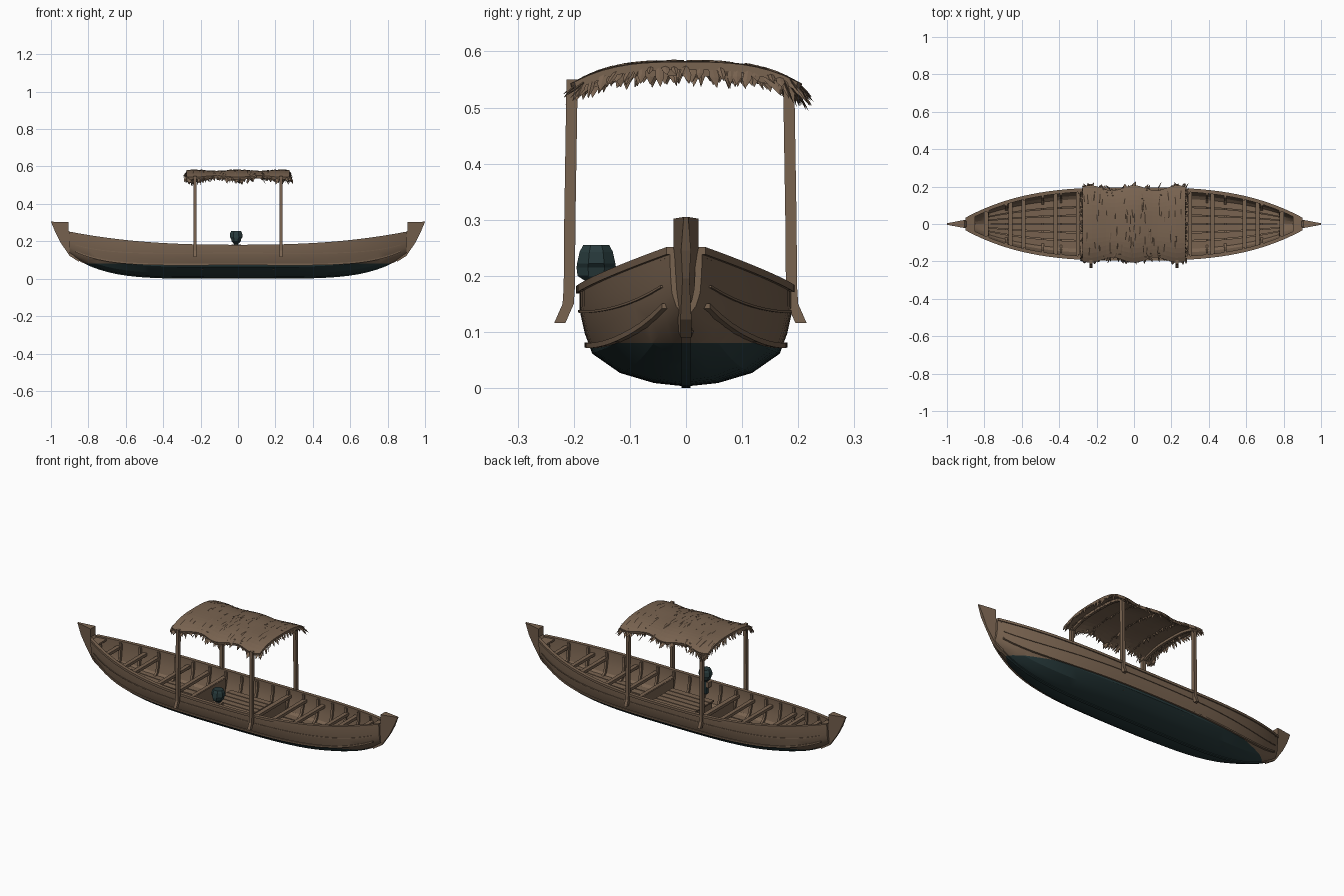
import bpy, bmesh, math, random
from mathutils import Vector

random.seed(4)
if "Cube" in bpy.data.objects:
    bpy.data.objects.remove(bpy.data.objects["Cube"], do_unlink=True)


def material(name, rgb):
    m = bpy.data.materials.new(name)
    m.use_nodes = True
    m.diffuse_color = (*rgb, 1)
    bsdf = next(n for n in m.node_tree.nodes if n.type == 'BSDF_PRINCIPLED')
    bsdf.inputs["Base Color"].default_value = (*rgb, 1)
    bsdf.inputs["Roughness"].default_value = 0.9
    return m


WOOD = material("weathered_wood", (0.19, 0.125, 0.08))
PAINT = material("dark_teal_paint", (0.021, 0.043, 0.045))
WATERLINE = 0.08


def finish(name, bm, mats, waterline=False, smooth=False):
    bmesh.ops.recalc_face_normals(bm, faces=bm.faces)
    if waterline:
        bmesh.ops.bisect_plane(bm, geom=bm.verts[:] + bm.edges[:] + bm.faces[:],
                               plane_co=(0, 0, WATERLINE), plane_no=(0, 0, 1))
        for f in bm.faces:
            outer = f.normal.z < 0.02
            f.material_index = int(outer and f.calc_center_median().z < WATERLINE)
    me = bpy.data.meshes.new(name)
    bm.to_mesh(me)
    bm.free()
    for m in mats:
        me.materials.append(m)
    ob = bpy.data.objects.new(name, me)
    bpy.context.scene.collection.objects.link(ob)
    if smooth:
        bpy.ops.object.select_all(action='DESELECT')
        ob.select_set(True)
        bpy.context.view_layer.objects.active = ob
        bpy.ops.object.shade_smooth_by_angle(angle=math.radians(20))
    return ob


def add_loft(bm, rings):
    """Skin closed rings of equal size and cap both ends."""
    vs = [[bm.verts.new(p) for p in r] for r in rings]
    n = len(vs[0])
    for a, b in zip(vs, vs[1:]):
        for i in range(n):
            bm.faces.new((a[i], a[(i + 1) % n], b[(i + 1) % n], b[i]))
    bm.faces.new(vs[0])
    bm.faces.new(vs[-1][::-1])


def loft(name, rings, mats=(WOOD,), **kw):
    bm = bmesh.new()
    add_loft(bm, rings)
    return finish(name, bm, mats, **kw)


def rect_yz(x, y, z, w, h):
    return [(x, y + s * w / 2, z + t * h / 2) for s, t in ((-1, -1), (1, -1), (1, 1), (-1, 1))]


def rect_xy(x, y, z, w, d):
    return [(x + s * w / 2, y + t * d / 2, z) for s, t in ((-1, -1), (1, -1), (1, 1), (-1, 1))]


def box(name, x, y, z, sx, sy, sz, mat=WOOD):
    return loft(name, [rect_xy(x, y, z - sz / 2, sx, sy), rect_xy(x, y, z + sz / 2, sx, sy)], (mat,))


# Hull lines
def beam(x):
    return 0.19 * (1 - (abs(x) / 0.95) ** 3)


def sheer(x):
    return 0.175 + 0.07 * (abs(x) / 0.9) ** 2.5


def keel(x):
    return 0.003 + 0.127 * (abs(x) / 0.9) ** 5


SECTION = [(0, 0), (0.3, 0.035), (0.62, 0.14), (0.88, 0.34), (0.95, 0.55), (1, 0.8), (1, 1)]


def width_at(f):
    for (w0, h0), (w1, h1) in zip(SECTION, SECTION[1:]):
        if f <= h1:
            return w0 + (w1 - w0) * (f - h0) / (h1 - h0)
    return 1


def side(x, f, off=0):
    """Half width and height on the hull at height fraction f."""
    k = keel(x) + off
    return max(beam(x) - off, 0.003) * width_at(f), k + (sheer(x) - k) * f


def section(x, off=0):
    half = [side(x, h, off) for w, h in SECTION]
    return [(x, -y, z) for y, z in half[:0:-1]] + [(x, y, z) for y, z in half]


def stations(end, n=36):
    return [-end + 2 * end * i / n for i in range(n + 1)]


loft("hull", [section(x) + section(x, 0.012)[::-1] for x in stations(0.9)],
     (WOOD, PAINT), waterline=True, smooth=True)

# Keel strip under the hull
loft("keel_strip", [rect_yz(x, 0, keel(x) + 0.003, 0.016, 0.012) for x in stations(0.89)],
     (WOOD, PAINT), waterline=True)

# Gunwales and rubbing strakes
for s, tag in ((1, "left"), (-1, "right")):
    loft(tag + "_gunwale", [rect_yz(x, s * (beam(x) - 0.004), sheer(x), 0.02, 0.013)
                            for x in stations(0.9)])
    for label, mid, end, size in (("lower", 0.43, 0.28, 0.013), ("upper", 0.78, 0.55, 0.006)):
        rings = []
        for x in stations(0.87):
            y, z = side(x, mid + (end - mid) * (x / 0.87) ** 2)
            rings.append(rect_yz(x, s * y, z, size * 1.2, size * 0.7))
        loft(f"{tag}_{label}_strake", rings)

# Upright stem posts with horned tops at both ends
STEM = [(1.0, 0.305), (0.975, 0.245), (0.95, 0.195), (0.9, 0.122), (0.85, 0.09),
        (0.85, 0.13), (0.87, 0.222), (0.89, 0.236), (0.905, 0.255), (0.905, 0.302)]
for s, tag in ((1, "left"), (-1, "right")):
    def stem_half(x):
        return min(0.022, 0.004 + 0.19 * (1.0 - x))
    loft(tag + "_stem", [[(s * x, t * stem_half(x) * (0.45 if i in (2, 3, 4) else 1), z)
                          for i, (x, z) in enumerate(STEM)] for t in (-1, 1)])

# Floor boards
for i in range(6):
    u = (i - 2.5) / 3
    rings = []
    for x in stations(0.8, 20):
        y, z = side(x, 0.27, 0.012)
        rings.append(rect_yz(x, u * y, z, y * 0.29, 0.006))
    loft(f"floor_board_{i + 1}", rings)

# Curved ribs against the inside planking
for i, x in enumerate(stations(0.78, 16)):
    rings = []
    inner, outer = section(x, 0.024), section(x, 0.01)
    for p, q in zip(inner, outer):
        rings.append([(x - 0.006, *p[1:]), (x + 0.006, *p[1:]), (x + 0.006, *q[1:]), (x - 0.006, *q[1:])])
    loft(f"rib_{i + 1}", rings)

# Thwarts, end braces and breasthooks
for s, tag in ((1, "left"), (-1, "right")):
    for i, x in enumerate((0.2, 0.3, 0.42, 0.59, 0.66, 0.79)):
        y, z = side(x, 0.8, 0.008)
        box(f"{tag}_thwart_{i + 1}", s * x, 0, z, 0.022, 2 * y, 0.016)
    loft(tag + "_breasthook", [rect_yz(s * x, 0, sheer(x) - 0.006, 2 * beam(x), 0.01)
                               for x in (0.85, 0.875, 0.9)])
    box(tag + "_bulkhead", s * 0.19, 0, 0.1, 0.012, 0.3, 0.1)

# Central engine box with slatted lid
box("engine_box", 0.02, 0, 0.085, 0.24, 0.18, 0.07)
for i in range(5):
    box(f"box_lid_slat_{i + 1}", 0.02, -0.076 + i * 0.038, 0.123, 0.26, 0.033, 0.008)
box("motor_bracket", -0.01, -0.165, 0.168, 0.05, 0.03, 0.03)

# Outboard motor
MX, MY = -0.01, -0.16


def octagon(z, w, d):
    return [(MX + w * math.cos(a), MY + d * math.sin(a), z)
            for a in (math.pi / 8 + k * math.pi / 4 for k in range(8))]


loft("motor_cowl", [octagon(*r) for r in ((0.188, 0.016, 0.016), (0.2, 0.026, 0.036), (0.215, 0.03, 0.038),
                                          (0.222, 0.037, 0.037), (0.243, 0.035, 0.032), (0.255, 0.028, 0.025))], (PAINT,))
box("motor_leg", MX, MY, 0.155, 0.022, 0.022, 0.08, PAINT)

# Four canopy posts with splayed feet
for x in (-0.23, 0.23):
    for s, shift in ((1, -0.01), (-1, -0.01)):
        path = [(0.215, 0.116), (0.2, 0.15), (0.198, 0.18), (0.197, 0.3), (0.193, 0.55)]
        tag = ("left" if x > 0 else "right") + ("_back" if s > 0 else "_front")
        loft(tag + "_post", [rect_xy(x, s * y + shift, z, 0.017, 0.02) for y, z in path])


# Thatched canopy
def roof_z(y):
    return 0.583 - 0.045 * (abs(y) / 0.215) ** 3


def roof_half(x):
    return 0.193 + 0.014 * math.cos(x * 27)


YS = [i / 8 for i in range(-8, 9)]
rings = []
for x in stations(0.275, 22):
    h = roof_half(x)
    top = [(x, u * h, roof_z(u * h) - 0.003 * (1 - math.cos(x * 27))) for u in YS]
    rings.append(top + [(a, b * 0.98, c - 0.014) for a, b, c in top[::-1]])
loft("thatch_roof", rings)

for x in (-0.23, 0.23):
    loft("roof_arch_beam", [[(x + a, y, roof_z(y) - 0.02 + c) for a, c in
                             ((-0.007, -0.007), (0.007, -0.007), (0.007, 0.007), (-0.007, 0.007))]
                            for y in (u * 0.19 for u in YS)])


def tuft(bm, base, tip, w, across):
    """A thin pointed blade of straw, widest near the middle."""
    base, tip = Vector(base), Vector(tip)
    side_v = Vector(across).normalized() * w
    thick = (tip - base).cross(side_v).normalized() * 0.002
    mid = base.lerp(tip, 0.55)
    rings = []
    for p, k in ((base, 0.8), (mid, 1.0), (tip, 0.08)):
        rings.append([p - side_v * k, p + thick * k, p + side_v * k, p - thick * k])
    add_loft(bm, rings)


# Fringe along the eaves
bm = bmesh.new()
for s in (1, -1):
    for i in range(85):
        x = random.uniform(-0.28, 0.28)
        y = s * (roof_half(x) - random.uniform(0.005, 0.03))
        z = roof_z(y) - random.uniform(0.002, 0.014)
        reach = 0.6 + 0.4 * math.cos(x * 27)
        tip = (x + random.uniform(-0.018, 0.018), y + s * random.uniform(0.008, 0.03),
               z - random.uniform(0.012, 0.026) - 0.022 * reach * random.random())
        tuft(bm, (x, y, z), tip, random.uniform(0.004, 0.009), (1, 0, 0))
finish("eave_fringe", bm, (WOOD,))

# Hanging rows at the gable ends and under the roof
bm = bmesh.new()
for x0 in (-0.272, -0.235, -0.13, 0, 0.13, 0.235, 0.272):
    for i in range(30):
        y = -0.195 + 0.39 * (i + random.random()) / 30
        z = roof_z(y) - 0.008
        lean = math.copysign(random.uniform(0, 0.022), x0)
        out = y * random.uniform(0.02, 0.13)
        tuft(bm, (x0, y, z), (x0 + lean, y + out + random.uniform(-0.01, 0.01),
                              z - random.uniform(0.014, 0.04)), random.uniform(0.005, 0.009), (0, 1, 0))
finish("gable_fringe", bm, (WOOD,))

# Loose straw lying over the top
bm = bmesh.new()
for i in range(70):
    x = random.uniform(-0.265, 0.265)
    s = random.choice((1, -1))
    y0 = s * random.uniform(0.0, 0.14)
    y1 = y0 + s * random.uniform(0.03, 0.06)
    dz = -0.003 * (1 - math.cos(x * 27)) + 0.0005
    tuft(bm, (x, y0, roof_z(y0) + dz), (x + random.uniform(-0.006, 0.006), y1, roof_z(y1) + dz),
         random.uniform(0.003, 0.007), (1, 0, 0))
finish("loose_straw", bm, (WOOD,))
